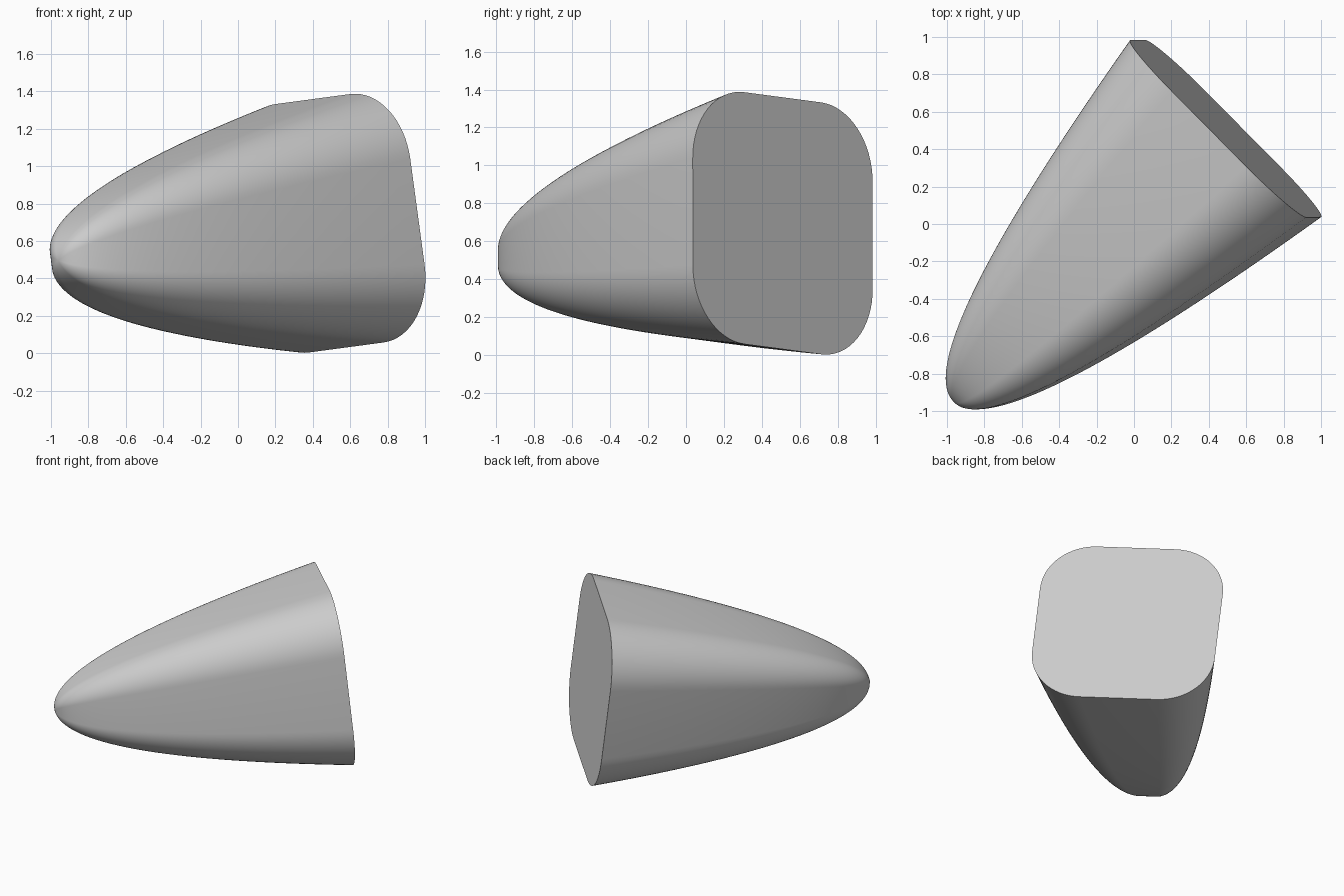
import bpy, bmesh, math
from mathutils import Matrix, Vector

cube = bpy.data.objects.get("Cube")
if cube:
    bpy.data.objects.remove(cube, do_unlink=True)

HALF, CORNER, LENGTH = 0.67, 0.385, 2.07
RINGS, STEPS = 40, 16

# Plain grey material
grey = bpy.data.materials.new("plain grey")
grey.use_nodes = True
colour = (0.6, 0.6, 0.6, 1)
grey.diffuse_color = colour
grey.node_tree.nodes["Principled BSDF"].inputs["Base Color"].default_value = colour


def rounded_square():
    """Outline of the base: straight sides joined by round corners."""
    flat = HALF - CORNER
    points = []
    for corner in range(4):
        middle = math.radians(45 + 90 * corner)
        cx = math.copysign(flat, math.cos(middle))
        cy = math.copysign(flat, math.sin(middle))
        for i in range(STEPS + 1):
            a = math.pi / 2 * (corner + i / STEPS)
            points.append((cx + CORNER * math.cos(a), cy + CORNER * math.sin(a)))
    return points


# Nose cone: the outline shrinks along a parabola towards the tip
bm = bmesh.new()
outline = rounded_square()
count = len(outline)
rings = []
for k in range(RINGS, 0, -1):
    s = k / RINGS
    z = LENGTH * (1 - s * s)
    rings.append([bm.verts.new((x * s, y * s, z)) for x, y in outline])
for low, high in zip(rings, rings[1:]):
    for i in range(count):
        j = (i + 1) % count
        bm.faces.new((low[i], low[j], high[j], high[i]))
tip = bm.verts.new((0, 0, LENGTH))
for i in range(count):
    bm.faces.new((rings[-1][i], rings[-1][(i + 1) % count], tip))
bm.faces.new(rings[0][::-1])
bmesh.ops.recalc_face_normals(bm, faces=bm.faces)

mesh = bpy.data.meshes.new("nose_cone")
bm.to_mesh(mesh)
bm.free()
mesh.materials.append(grey)
cone = bpy.data.objects.new("nose_cone", mesh)
bpy.context.collection.objects.link(cone)

# Tilt the cone so its base faces back and left
across = Vector((0.47, -0.475, 0.063)).normalized()
axis = across.cross(Vector((-0.09, 0, 0.66))).normalized()
up = axis.cross(across)
turn = Matrix((across, up, axis)).transposed().to_4x4()
mesh.transform(Matrix.Translation((0.49, 0.51, 0.695)) @ turn)

# Smooth sides with a crisp base rim
bpy.ops.object.select_all(action="DESELECT")
cone.select_set(True)
bpy.context.view_layer.objects.active = cone
bpy.ops.object.shade_smooth_by_angle(angle=math.radians(40))
